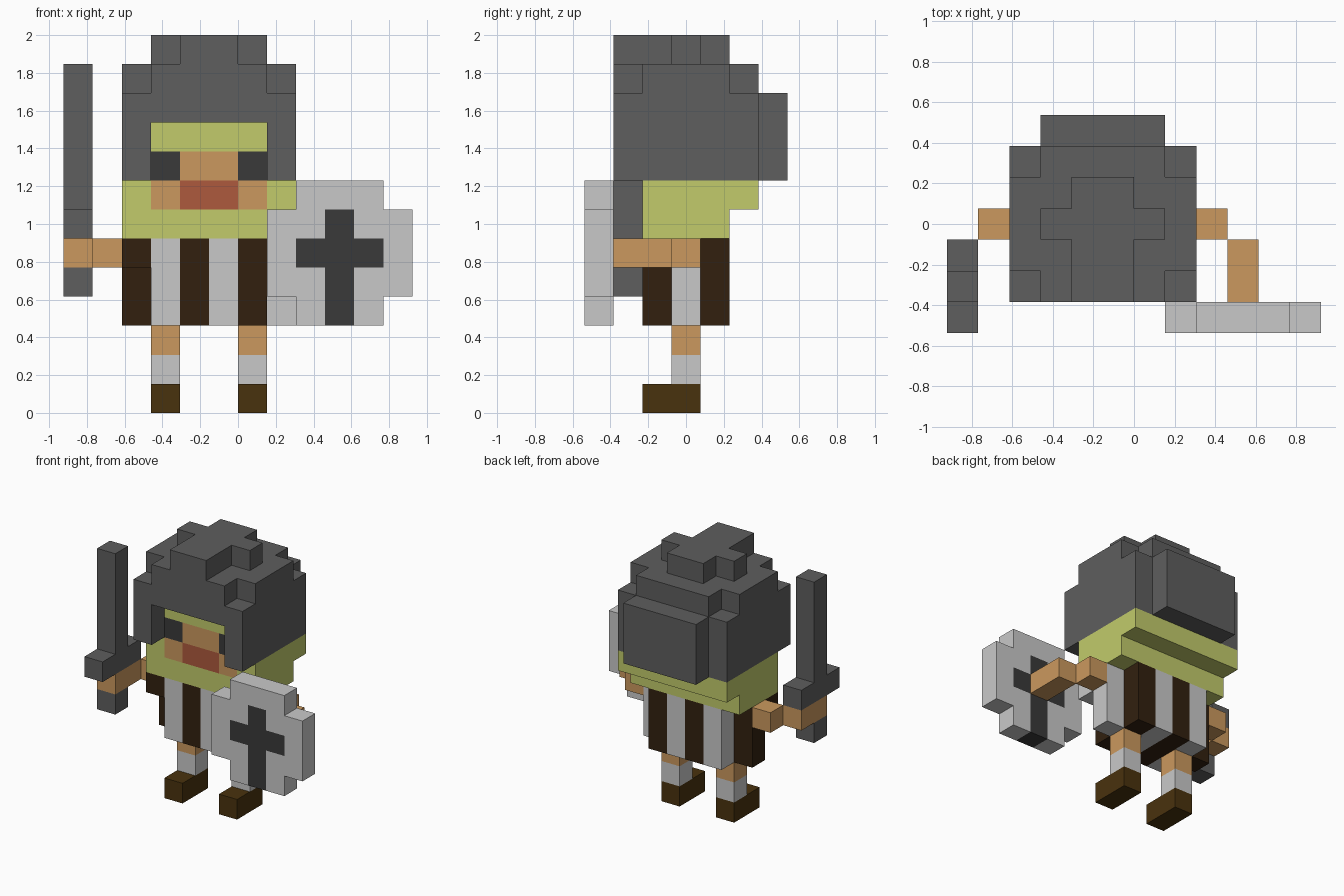
import bpy, bmesh
from mathutils import Vector

if "Cube" in bpy.data.objects:
    bpy.data.objects.remove(bpy.data.objects["Cube"])

U = 2 / 13                       # edge of one cube cell
ORIGIN = Vector((6, 3.5, 0))     # cell coordinates of the world origin


def linear(c):
    c /= 255
    return c / 12.92 if c <= 0.04045 else ((c + 0.055) / 1.055) ** 2.4


COLOURS = {
    "steel_grey": (94, 94, 94),
    "charcoal": (58, 58, 58),
    "light_grey": (201, 201, 201),
    "skin": (203, 153, 94),
    "straw_yellow": (194, 203, 107),
    "lip_red": (174, 90, 61),
    "dark_brown": (50, 32, 15),
    "boot_brown": (73, 50, 13),
}
mats = {}
for name, rgb in COLOURS.items():
    mats[name] = bpy.data.materials.new(name)
    mats[name].diffuse_color = (*[linear(c) for c in rgb], 1)

cells = {}                       # cell -> (part, colour); later boxes overwrite


def box(part, colour, x, y, z):
    """Fill a block of cells; each range is (start, end)."""
    for i in range(*x):
        for j in range(*y):
            for k in range(*z):
                cells[i, j, k] = (part, colour)


def carve(x, y, z):
    for i in range(*x):
        for j in range(*y):
            for k in range(*z):
                cells.pop((i, j, k), None)


# Legs: boot, sock and knee
for side, x in (("left", 3), ("right", 6)):
    box(side + "_boot", "boot_brown", (x, x + 1), (2, 4), (0, 1))
    box(side + "_leg", "light_grey", (x, x + 1), (3, 4), (1, 2))
    box(side + "_leg", "skin", (x, x + 1), (3, 4), (2, 3))

# Striped tunic, narrower at the sides, with shoulders reaching forward
for x in range(2, 8):
    stripe = "light_grey" if x % 2 else "dark_brown"
    outer = x in (2, 7)
    box("tunic", stripe, (x, x + 1), (3, 4) if outer else (2, 5), (3, 6))
    if outer:
        box("tunic", stripe, (x, x + 1), (2, 4), (5, 6))

# Arms: upper arm, then forearm reaching forward
for side, upper, fore in (("left", 1, 0), ("right", 8, 9)):
    box(side + "_arm", "skin", (upper, upper + 1), (3, 4), (5, 6))
    box(side + "_arm", "skin", (fore, fore + 1), (1, 3), (5, 6))

# Hair below the helmet
box("hair", "straw_yellow", (2, 8), (2, 5), (6, 7))
box("hair", "straw_yellow", (2, 8), (2, 6), (7, 8))

# Helmet: shell, trimmed upper corners, crest, back plate, face opening
box("helmet", "steel_grey", (2, 8), (1, 6), (8, 12))
for x in (2, 7):
    for y in (1, 5):
        carve((x, x + 1), (y, y + 1), (11, 12))
box("helmet", "steel_grey", (4, 6), (1, 5), (12, 13))
box("helmet", "steel_grey", (3, 7), (3, 4), (12, 13))
box("helmet", "steel_grey", (3, 7), (6, 7), (8, 11))
carve((3, 7), (1, 2), (8, 10))

# Face: fringe, eyes, skin, mouth
box("face", "skin", (3, 7), (2, 3), (7, 9))
box("face", "straw_yellow", (3, 7), (2, 3), (9, 10))
box("face", "lip_red", (4, 6), (2, 3), (7, 8))
for x in (3, 6):
    box("face", "charcoal", (x, x + 1), (2, 3), (8, 9))

# Sword: pommel, guard, blade
box("sword", "steel_grey", (0, 1), (1, 2), (4, 5))
box("sword", "steel_grey", (0, 1), (0, 3), (6, 7))
box("sword", "steel_grey", (0, 1), (1, 2), (7, 12))

# Shield with a dark cross through its full thickness
box("shield", "light_grey", (7, 12), (0, 1), (4, 7))
box("shield", "light_grey", (8, 11), (0, 1), (3, 8))
box("shield", "charcoal", (9, 10), (0, 1), (3, 7))
box("shield", "charcoal", (8, 11), (0, 1), (5, 6))


def build(part):
    """Mesh the exposed cell faces of one part and merge flat regions."""
    own = {c: col for c, (p, col) in cells.items() if p == part}
    used = sorted(set(own.values()))
    bm = bmesh.new()
    for cell, colour in own.items():
        for axis in range(3):
            for s in (0, 1):
                nb = list(cell)
                nb[axis] += 2 * s - 1
                if tuple(nb) in cells:
                    continue
                loop = [(0, 0), (1, 0), (1, 1), (0, 1)]
                verts = []
                for a, b in loop if s else loop[::-1]:
                    p = Vector(cell)
                    p[axis] += s
                    p[(axis + 1) % 3] += a
                    p[(axis + 2) % 3] += b
                    verts.append(bm.verts.new((p - ORIGIN) * U))
                bm.faces.new(verts).material_index = used.index(colour)
    bmesh.ops.remove_doubles(bm, verts=bm.verts[:], dist=1e-4)
    bmesh.ops.dissolve_limit(bm, angle_limit=0.01, verts=bm.verts[:],
                             edges=bm.edges[:], delimit={'MATERIAL'})
    mesh = bpy.data.meshes.new(part)
    bm.to_mesh(mesh)
    bm.free()
    for name in used:
        mesh.materials.append(mats[name])
    bpy.context.collection.objects.link(bpy.data.objects.new(part, mesh))


for part in sorted({p for p, _ in cells.values()}):
    build(part)

for m in bpy.data.materials:
    if m.users and not m.is_grease_pencil:
        m.use_nodes = True
        m.node_tree.nodes["Principled BSDF"].inputs["Base Color"].default_value = m.diffuse_color
